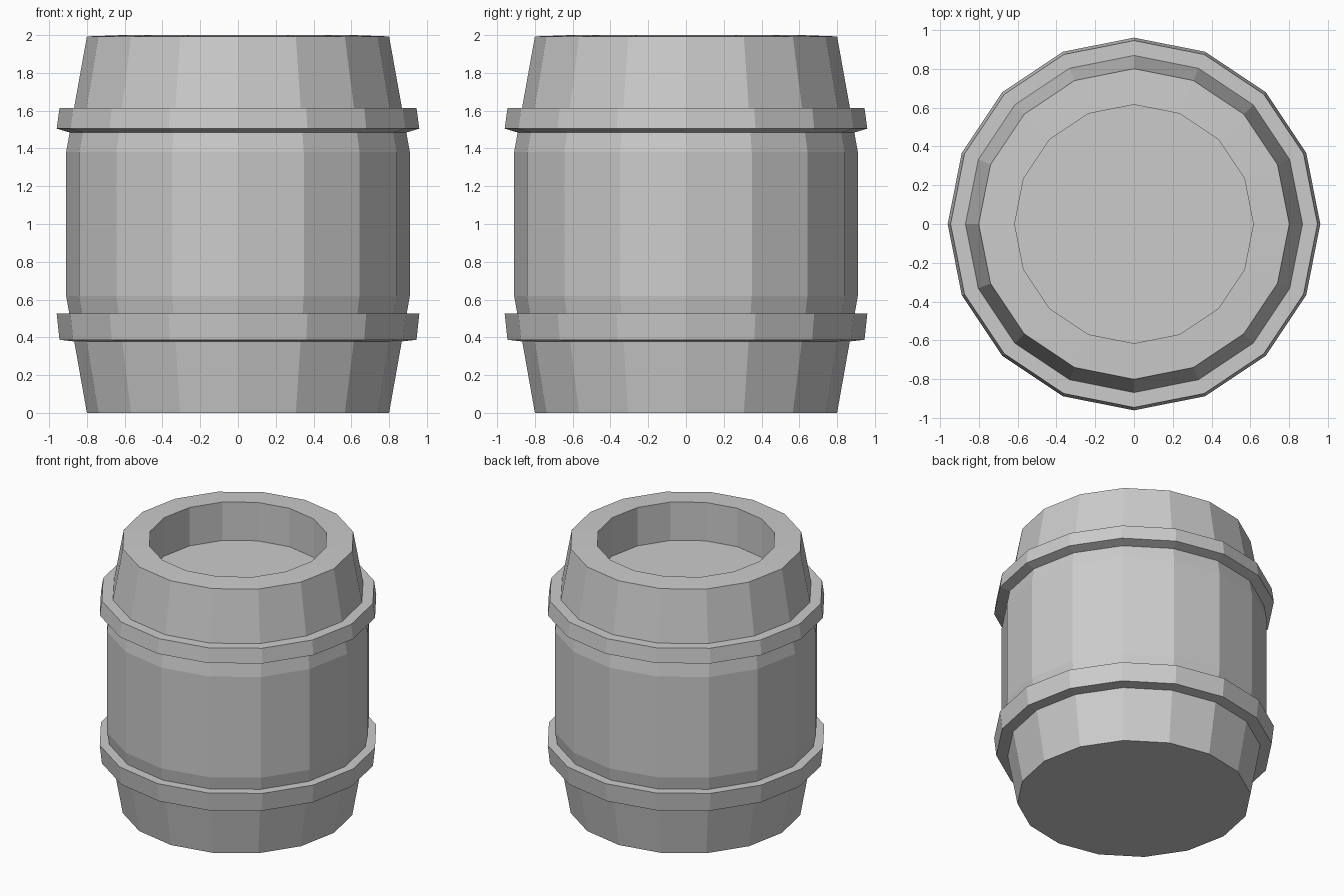
import bpy
import bmesh
from math import cos, sin, tau

SIDES = 16

cube = bpy.data.objects.get("Cube")
if cube:
    bpy.data.objects.remove(cube, do_unlink=True)

grey = bpy.data.materials.new("plain grey")
grey.use_nodes = True
colour = (0.6, 0.6, 0.6, 1)
grey.diffuse_color = colour
grey.node_tree.nodes["Principled BSDF"].inputs["Base Color"].default_value = colour


def turned_part(name, profile, closed=False):
    """Spin a (radius, z) profile into a faceted part, capped unless closed."""
    bm = bmesh.new()
    rings = [[bm.verts.new((r * cos(tau * i / SIDES), r * sin(tau * i / SIDES), z))
              for i in range(SIDES)] for r, z in profile]
    pairs = list(zip(rings, rings[1:]))
    if closed:
        pairs.append((rings[-1], rings[0]))
    else:
        bm.faces.new(rings[0])
        bm.faces.new(rings[-1])
    for low, high in pairs:
        for i in range(SIDES):
            j = (i + 1) % SIDES
            bm.faces.new((low[i], low[j], high[j], high[i]))
    bmesh.ops.recalc_face_normals(bm, faces=bm.faces)
    mesh = bpy.data.meshes.new(name)
    bm.to_mesh(mesh)
    bm.free()
    mesh.materials.append(grey)
    obj = bpy.data.objects.new(name, mesh)
    bpy.context.collection.objects.link(obj)
    return obj


# Bulging staves, rim and sunken lid
turned_part("barrel_body", [(0.80, 0), (0.91, 0.62), (0.91, 1.38), (0.80, 1.993),
                            (0.615, 2.0), (0.615, 1.71)])

# Hoops, set slightly into the staves
turned_part("upper_hoop", [(0.86, 1.475), (0.96, 1.505), (0.945, 1.613), (0.84, 1.613)],
            closed=True)
turned_part("lower_hoop", [(0.84, 0.375), (0.945, 0.387), (0.96, 0.525), (0.86, 0.525)],
            closed=True)
